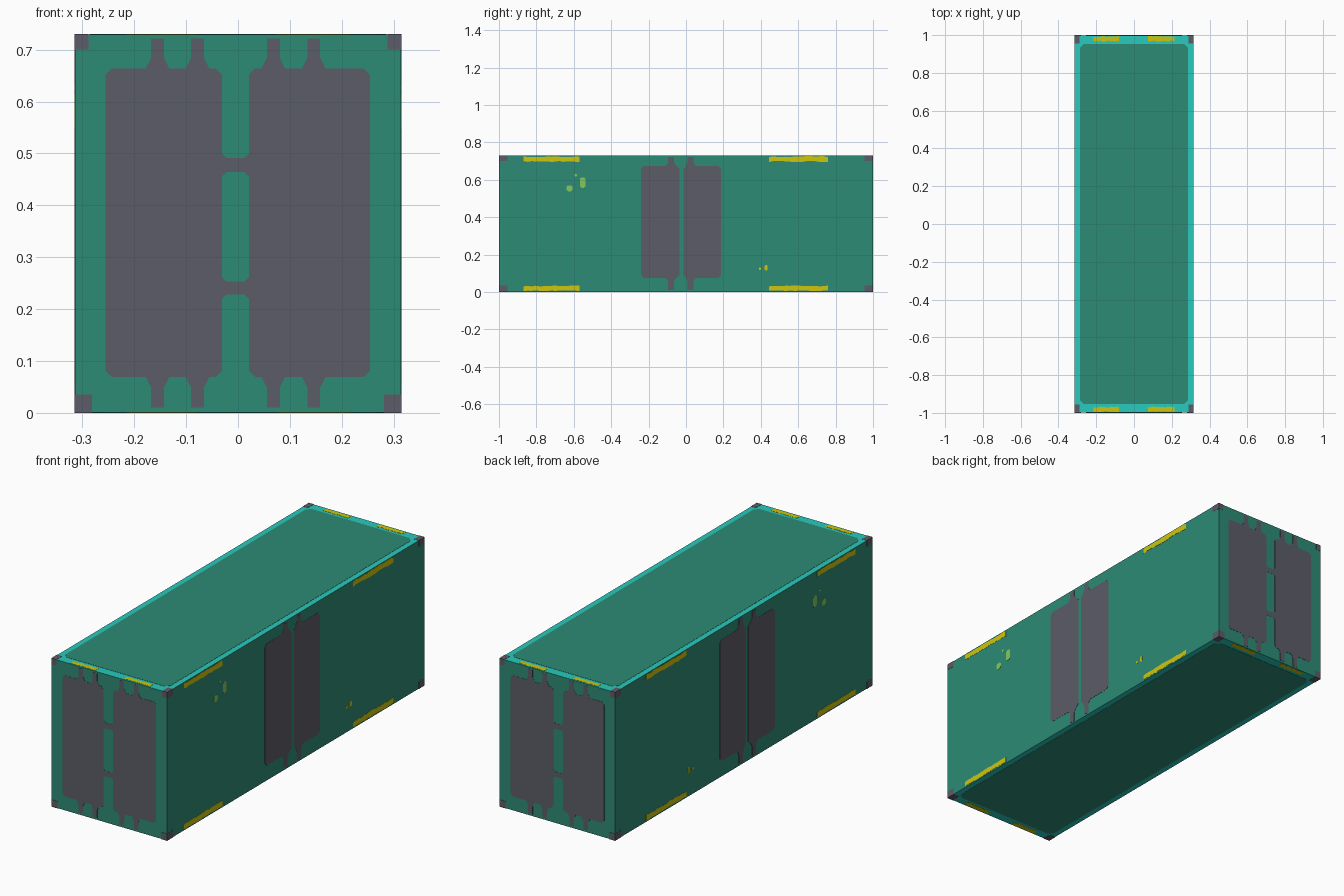
import bpy, bmesh, random
from mathutils import Vector

if "Cube" in bpy.data.objects:
    bpy.data.objects.remove(bpy.data.objects["Cube"])

random.seed(4)
W, L, H = 0.315, 1.0, 0.73   # half width, half length, height
LIFT = 0.001                 # how far painted plates stand proud


def material(name, r, g, b):
    m = bpy.data.materials.new(name)
    lin = [(c / 255 / 12.92) if c < 11 else ((c / 255 + 0.055) / 1.055) ** 2.4 for c in (r, g, b)]
    m.diffuse_color = (*lin, 1)
    m.use_nodes = True
    m.node_tree.nodes["Principled BSDF"].inputs["Base Color"].default_value = m.diffuse_color
    return m


GREEN = material("container green", 45, 139, 117)
GREY = material("panel grey", 92, 92, 104)
CYAN = material("edge cyan", 40, 203, 190)
YELLOW = material("marking yellow", 208, 198, 12)
LIME = material("fleck lime", 132, 200, 90)


def finish(name, bm, mat):
    bmesh.ops.recalc_face_normals(bm, faces=bm.faces)
    me = bpy.data.meshes.new(name)
    bm.to_mesh(me)
    bm.free()
    me.materials.append(mat)
    ob = bpy.data.objects.new(name, me)
    bpy.context.collection.objects.link(ob)
    return ob


def box(name, lo, hi, mat):
    bm = bmesh.new()
    bmesh.ops.create_cube(bm, size=1)
    for v in bm.verts:
        v.co = Vector([lo[i] + (v.co[i] + 0.5) * (hi[i] - lo[i]) for i in range(3)])
    return finish(name, bm, mat)


# Each side maps a 2D outline point and an outward lift to 3D
SIDES = {
    "front": lambda u, v, d: (u, -L + LIFT - d, v),
    "back": lambda u, v, d: (u, L - LIFT + d, v),
    "right": lambda u, v, d: (W - LIFT + d, u, v),
    "left": lambda u, v, d: (-W + LIFT - d, u, v),
    "top": lambda u, v, d: (u, v, H - LIFT + d),
    "bottom": lambda u, v, d: (u, v, LIFT - d),
}


def plate(name, side, outline, mat, lift=LIFT):
    """Thin painted plate: outline extruded through the body surface."""
    f = SIDES[side]
    bm = bmesh.new()
    face = bm.faces.new([bm.verts.new(f(u, v, lift)) for u, v in outline])
    ext = bmesh.ops.extrude_face_region(bm, geom=[face], use_keep_orig=True)
    shift = Vector(f(0, 0, -LIFT)) - Vector(f(0, 0, lift))
    for g in ext["geom"]:
        if isinstance(g, bmesh.types.BMVert):
            g.co += shift
    return finish(f"{side}_{name}", bm, mat)


def chamfered(u0, u1, v0, v1, c):
    return [(u0 + c, v0), (u1 - c, v0), (u1, v0 + c), (u1, v1 - c),
            (u1 - c, v1), (u0 + c, v1), (u0, v1 - c), (u0, v0 + c)]


def tabbed_panel(u0, u1, v0, v1, tabs, tw, c, t0=0.01, t1=0.721):
    """Chamfered panel with narrow hinge tabs rising from a flared foot."""
    def edge(v, tip, inward):
        pts = [(u0 + c, v)]
        for t in tabs:
            pts += [(t - tw * 0.9, v), (t - tw * 0.5, v + inward * 0.02), (t - tw * 0.5, tip),
                    (t + tw * 0.5, tip), (t + tw * 0.5, v + inward * 0.02), (t + tw * 0.9, v)]
        return pts + [(u1 - c, v)]
    return (edge(v0, t0, -1) + [(u1, v0 + c), (u1, v1 - c)]
            + edge(v1, t1, 1)[::-1] + [(u0, v1 - c), (u0, v0 + c)])


def worn_strip(u0, u1, v0, v1):
    """Strip with slightly ragged long edges."""
    n = 14
    us = [u0 + (u1 - u0) * i / n for i in range(n + 1)]
    low = [(u, v0 + random.uniform(0, 0.006)) for u in us]
    high = [(u, v1 - random.uniform(0, 0.006)) for u in us]
    return low + high[::-1]


# Container body
body = box("container_body", (-W + LIFT, -L + LIFT, LIFT), (W - LIFT, L - LIFT, H - LIFT), GREEN)
body.data.materials.append(CYAN)
for p in body.data.polygons:
    p.material_index = 1 if abs(p.normal.z) > 0.5 else 0

# Roof and floor fields inside the cyan rim
for side in ("top", "bottom"):
    plate("field", side, chamfered(-0.286, 0.286, -0.953, 0.953, 0.02), GREEN)
    for end in (-1, 1):
        for u0, u1 in ((-0.215, -0.08), (0.075, 0.215)):
            a, b = sorted((end * 0.966, end * 0.996))
            plate("edge_marking", side, worn_strip(u0, u1, a, b), YELLOW)

# End doors with hinge tabs and two cross latches
for side in ("front", "back"):
    plate("door_left", side, tabbed_panel(-0.255, -0.031, 0.069, 0.664, (-0.155, -0.078), 0.025, 0.012), GREY)
    plate("door_right", side, tabbed_panel(0.021, 0.254, 0.069, 0.664, (0.068, 0.146), 0.025, 0.012), GREY)
    for v0, v1, d in ((0.228, 0.253, 0.012), (0.464, 0.491, 0.012)):
        latch = [(-0.035, v0 - d), (-0.022, v0), (0.012, v0), (0.025, v0 - d),
                 (0.025, v1 + d), (0.012, v1), (-0.022, v1), (-0.035, v1 + d)]
        plate("latch", side, latch, GREY, LIFT * 0.9)

# Long sides: paired panels, yellow edge markings, small flecks
for side in ("right", "left"):
    plate("panel_a", side, tabbed_panel(-0.241, -0.034, 0.076, 0.674, (-0.08,), 0.03, 0.015), GREY)
    plate("panel_b", side, tabbed_panel(-0.014, 0.187, 0.076, 0.674, (0.024,), 0.03, 0.015), GREY)
    for u0, u1 in ((-0.868, -0.57), (0.445, 0.758)):
        for v0, v1 in ((0.004, 0.036), (0.695, 0.727)):
            plate("side_marking", side, worn_strip(u0, u1, v0, v1), YELLOW)
    for u, v, a, b, m in ((-0.622, 0.555, 0.016, 0.016, LIME), (-0.552, 0.585, 0.014, 0.028, LIME),
                          (-0.59, 0.625, 0.007, 0.006, LIME), (0.428, 0.13, 0.007, 0.014, YELLOW),
                          (0.395, 0.125, 0.006, 0.006, YELLOW)):
        plate("fleck", side, chamfered(u - a, u + a, v - b, v + b, min(a, b) * 0.5), m)

# Corner castings
for sx in (-1, 1):
    for sy in (-1, 1):
        for name, z0, z1, w in (("lower", 0, 0.035, 0.034), ("upper", H - 0.03, H, 0.027)):
            xs = sorted((sx * W, sx * (W - w)))
            ys = sorted((sy * L, sy * (L - 0.045)))
            box(f"{name}_corner_casting", (xs[0], ys[0], z0), (xs[1], ys[1], z1), GREY)
